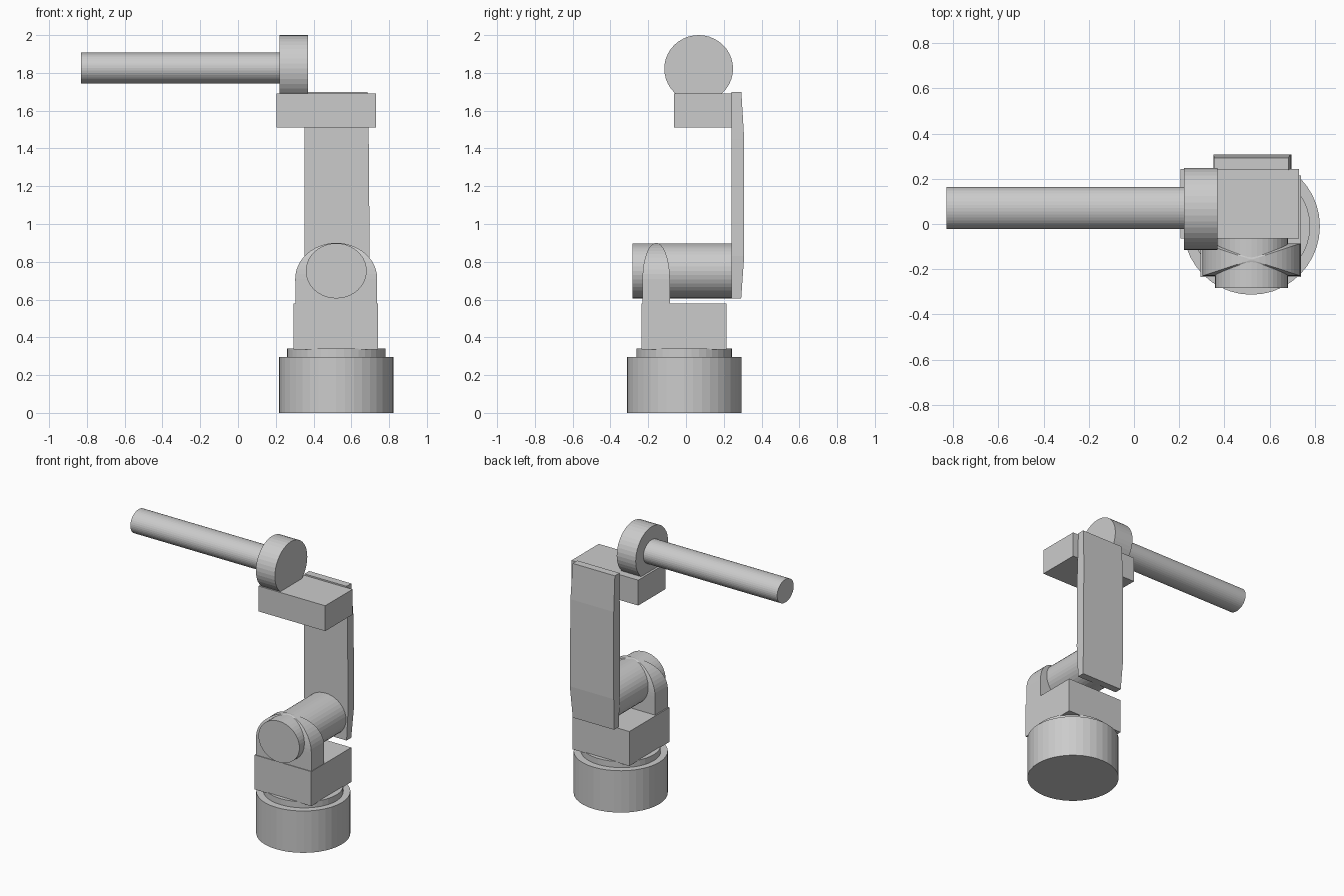
import bpy, bmesh, math
from mathutils import Matrix, Vector

if "Cube" in bpy.data.objects:
    bpy.data.objects.remove(bpy.data.objects["Cube"])


def finish(bm, name):
    bmesh.ops.recalc_face_normals(bm, faces=bm.faces)
    me = bpy.data.meshes.new(name)
    bm.to_mesh(me)
    bm.free()
    ob = bpy.data.objects.new(name, me)
    bpy.context.collection.objects.link(ob)
    return ob


def box(name, x0, x1, y0, y1, z0, z1):
    bm = bmesh.new()
    size = Matrix.Diagonal((x1 - x0, y1 - y0, z1 - z0, 1))
    mid = Matrix.Translation(((x0 + x1) / 2, (y0 + y1) / 2, (z0 + z1) / 2))
    bmesh.ops.create_cube(bm, size=1, matrix=mid @ size)
    return finish(bm, name)


def tube(name, start, end, ra, rb, sides=40):
    """Solid elliptical cylinder along an axis; rb is the vertical radius when lying down."""
    a, b = Vector(start), Vector(end)
    d = b - a
    if abs(d.x) > 0.01:
        rot = Matrix(((0, 0, 1), (1, 0, 0), (0, 1, 0))).to_4x4()
    elif abs(d.y) > 0.01:
        rot = Matrix(((1, 0, 0), (0, 0, 1), (0, 1, 0))).to_4x4()
    else:
        rot = Matrix.Identity(4)
    bm = bmesh.new()
    bmesh.ops.create_cone(bm, cap_ends=True, segments=sides, radius1=1, radius2=1, depth=1,
                          matrix=Matrix.Translation((a + b) / 2) @ rot
                          @ Matrix.Diagonal((ra, rb, d.length, 1)))
    return finish(bm, name)


def loft(name, rows):
    """Stack of rectangles (x0, x1, y0, y1, z) joined into a closed solid."""
    bm = bmesh.new()
    rings = [[bm.verts.new(p) for p in
              ((x0, y0, z), (x1, y0, z), (x1, y1, z), (x0, y1, z))]
             for x0, x1, y0, y1, z in rows]
    for lo, hi in zip(rings, rings[1:]):
        for i in range(4):
            j = (i + 1) % 4
            bm.faces.new((lo[i], lo[j], hi[j], hi[i]))
    bm.faces.new(rings[0])
    bm.faces.new(rings[-1])
    return finish(bm, name)


# Round base and turntable
tube("base", (0.52, -0.01, 0), (0.52, -0.01, 0.297), 0.303, 0.303)
tube("turntable", (0.52, -0.01, 0.297), (0.52, -0.01, 0.34), 0.26, 0.253)

# Shoulder block with vaulted bracket, tapering both ways towards its crown
box("shoulder_block", 0.295, 0.74, -0.235, 0.214, 0.335, 0.58)
rows = [(0.304, 0.737, -0.23, -0.086, 0.57)]
for i in range(13):
    t = math.radians(88 * i / 12)
    s = math.cos(t)
    rows.append((0.52 - 0.217 * s, 0.52 + 0.217 * s,
                 -0.158 - 0.072 * s, -0.158 + 0.072 * s, 0.71 + 0.19 * math.sin(t)))
loft("shoulder_bracket", rows)

# Shoulder axle
tube("shoulder_axle", (0.52, -0.283, 0.752), (0.52, 0.245, 0.752), 0.161, 0.146)

# Upright arm, slightly bowed on its outer side
loft("upright_arm", [(0.36, 0.685, 0.24, 0.292, 0.605),
                     (0.352, 0.697, 0.24, 0.308, 0.83),
                     (0.352, 0.692, 0.24, 0.308, 1.45),
                     (0.354, 0.685, 0.24, 0.293, 1.70)])

# Elbow block, wrist disc and long forearm rod
box("elbow_block", 0.205, 0.73, -0.064, 0.243, 1.51, 1.69)
tube("wrist_disc", (0.221, 0.067, 1.822), (0.37, 0.067, 1.822), 0.182, 0.178)
tube("forearm_rod", (-0.83, 0.07, 1.825), (0.23, 0.07, 1.825), 0.093, 0.082)
